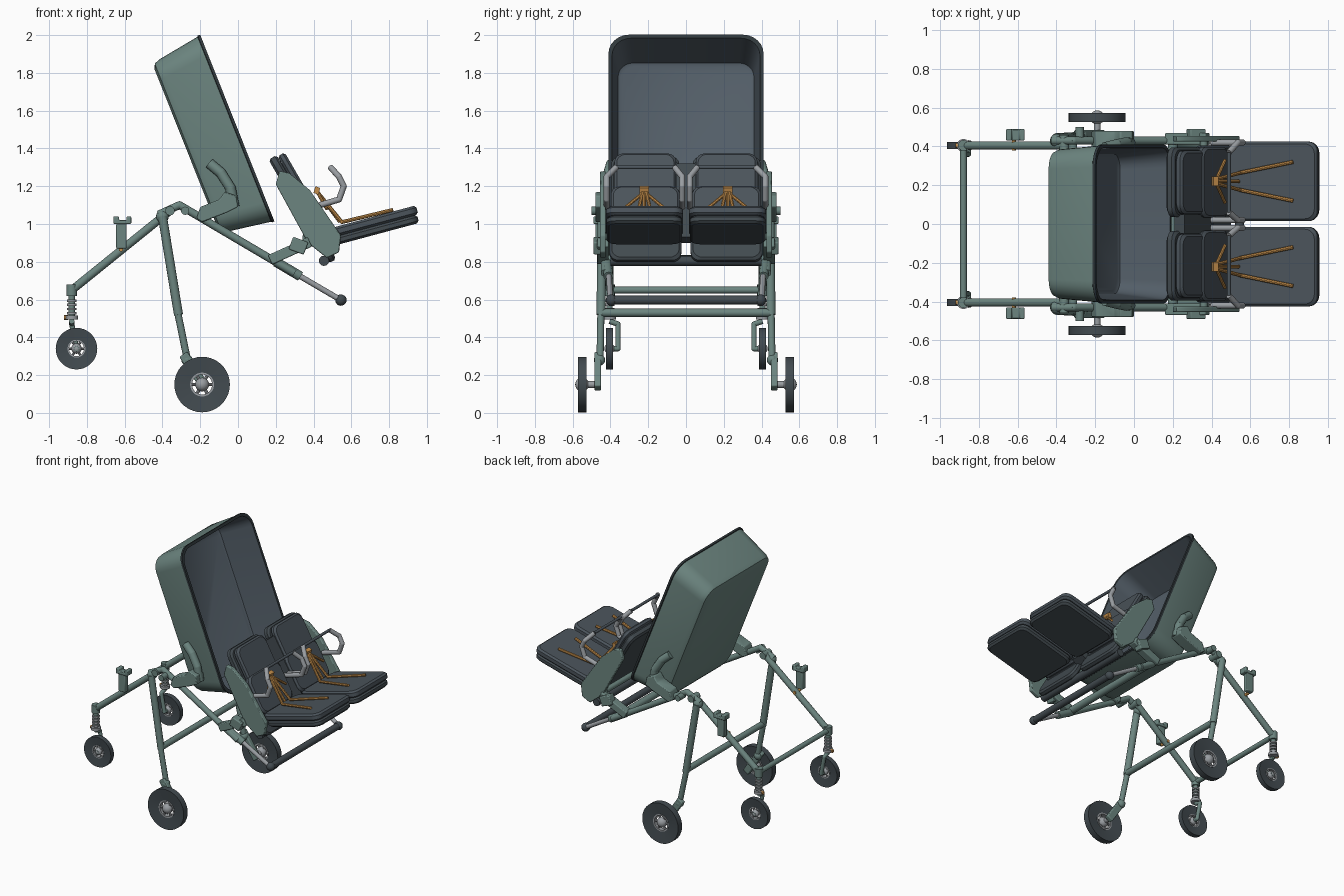
import bpy, bmesh, math
from mathutils import Matrix, Vector

cube = bpy.data.objects.get("Cube")
if cube:
    bpy.data.objects.remove(cube)


def material(name, r, g, b):
    m = bpy.data.materials.new(name)
    m.diffuse_color = (r, g, b, 1)
    m.use_nodes = True
    m.node_tree.nodes["Principled BSDF"].inputs["Base Color"].default_value = (r, g, b, 1)
    return m


green = material("sage green", 0.15, 0.235, 0.215)
lining = material("slate lining", 0.085, 0.11, 0.135)
fabric = material("dark fabric", 0.07, 0.088, 0.105)
rubber = material("rubber", 0.055, 0.07, 0.08)
trim = material("black trim", 0.03, 0.04, 0.045)
metal = material("light metal", 0.32, 0.34, 0.36)
orange = material("amber strap", 0.55, 0.27, 0.07)


def finish(name, bm, mats, mirror=True, bevel=0):
    bmesh.ops.recalc_face_normals(bm, faces=bm.faces)
    me = bpy.data.meshes.new(name)
    bm.to_mesh(me)
    bm.free()
    ob = bpy.data.objects.new(name, me)
    bpy.context.collection.objects.link(ob)
    for m in mats if isinstance(mats, list) else [mats]:
        me.materials.append(m)
    if bevel:
        b = ob.modifiers.new("Bevel", "BEVEL")
        b.width, b.segments = bevel, 2
    if mirror:
        ob.modifiers.new("Mirror", "MIRROR").use_axis = (False, True, False)
    bpy.ops.object.select_all(action="DESELECT")
    ob.select_set(True)
    bpy.context.view_layer.objects.active = ob
    bpy.ops.object.shade_smooth_by_angle(angle=math.radians(35))
    return ob


def rod(name, pts, r, mat, mirror=True, sides=14):
    """Round tube along a path, with ball joints at the bends."""
    bm = bmesh.new()
    pts = [Vector(p) for p in pts]
    for a, b in zip(pts, pts[1:]):
        d = b - a
        mx = Matrix.Translation((a + b) / 2) @ d.to_track_quat("Z", "Y").to_matrix().to_4x4()
        bmesh.ops.create_cone(bm, cap_ends=True, segments=sides, radius1=r, radius2=r,
                              depth=d.length, matrix=mx)
    for p in pts[1:-1]:
        ball_at(bm, p, r)
    return finish(name, bm, mat, mirror)


def ball_at(bm, p, r):
    bmesh.ops.create_uvsphere(bm, u_segments=16, v_segments=10, radius=r,
                              matrix=Matrix.Translation(p))


def ball(name, p, r, mat):
    bm = bmesh.new()
    ball_at(bm, p, r)
    finish(name, bm, mat)


def prism(name, pts, y0, y1, mat, bevel=0.006):
    """Side outline in x, z carried from y0 to y1."""
    bm = bmesh.new()
    f = bm.faces.new([bm.verts.new((x, y0, z)) for x, z in pts])
    ext = bmesh.ops.extrude_face_region(bm, geom=[f])["geom"]
    bmesh.ops.translate(bm, vec=(0, y1 - y0, 0),
                        verts=[v for v in ext if isinstance(v, bmesh.types.BMVert)])
    finish(name, bm, mat, bevel=bevel)


def beam(name, a, b, width, y0, y1, mat):
    a, b = Vector(a), Vector(b)
    n = (b - a).orthogonal().normalized() * width / 2
    prism(name, [a + n, b + n, b - n, a - n], y0, y1, mat)


def loft(name, loops, origin, angle, mats, bands, mirror=True):
    """Skin rounded rectangles (half length, half width, radius, height)."""
    bm = bmesh.new()
    mx = Matrix.Translation(origin) @ Matrix.Rotation(-math.radians(angle), 4, "Y")
    rings = []
    for hl, hw, r, h in loops:
        ring = []
        for i, (sx, sy) in enumerate([(1, 1), (-1, 1), (-1, -1), (1, -1)]):
            for k in range(7):
                t = math.radians(90 * i + 15 * k)
                ring.append(bm.verts.new(mx @ Vector((sx * (hl - r) + r * math.cos(t),
                                                      sy * (hw - r) + r * math.sin(t), h))))
        rings.append(ring)
    n = len(rings[0])
    for j, (a, b) in enumerate(zip(rings, rings[1:])):
        for i in range(n):
            k = (i + 1) % n
            bm.faces.new((a[i], a[k], b[k], b[i])).material_index = bands[j]
    bm.faces.new(rings[0]).material_index = bands[0]
    bm.faces.new(rings[-1]).material_index = bands[-1]
    finish(name, bm, mats, mirror)


def pad(name, origin, angle, hl, hw, thick, mat, r=0.05):
    e = 0.012
    loft(name, [(hl - e, hw - e, r, -thick), (hl, hw, r, e - thick), (hl, hw, r, -e),
                (hl - e, hw - e, r, 0)], origin, angle, mat, [0, 0, 0])


def lathe(name, center, profile, mat, n=36):
    """Closed radius, offset profile turned about a y axis."""
    bm = bmesh.new()
    c = Vector(center)
    vs = [bm.verts.new(c + Vector((r, y, 0))) for r, y in profile]
    es = [bm.edges.new((vs[i - 1], vs[i])) for i in range(len(vs))]
    bmesh.ops.spin(bm, geom=vs + es, cent=c, axis=(0, 1, 0), angle=2 * math.pi, steps=n)
    bmesh.ops.remove_doubles(bm, verts=bm.verts, dist=0.0001)
    finish(name, bm, mat)


def wheel(name, x, y, z, R, t):
    lathe(name + "_tyre", (x, y, z), [(R, -t), (R, t), (R * .42, t * .6), (R * .42, -t * .6)], rubber)
    lathe(name + "_rim", (x, y, z), [(R * .43, -t * .7), (R * .43, t * .7), (R * .36, t * .7), (R * .36, -t * .7)], metal)
    ball(name + "_hub", (x, y, z), R * .25, metal)
    for i in range(3):
        a = math.pi * i / 3
        dx, dz = R * .4 * math.cos(a), R * .4 * math.sin(a)
        rod(name + "_spoke", [(x - dx, y, z - dz), (x + dx, y, z + dz)], R * .06, metal, sides=8)


# Carrycot: outer shell, rim and lined interior in one skin
loft("carrycot", [(.45, .345, .08, 0), (.478, .372, .09, .012), (.49, .385, .1, .04),
                  (.527, .405, .11, .275), (.532, .411, .11, .278), (.532, .411, .11, .292),
                  (.512, .392, .1, .292), (.475, .36, .08, .03), (.46, .345, .07, .02)],
     (-.275, 0, 1.40), -68.3, [green, trim, lining], [0, 0, 0, 1, 1, 1, 2, 2], False)
prism("carrycot_bracket", [(-.22, 1.03), (-.2, 1.09), (-.1, 1.13), (-.07, 1.17), (-.01, 1.15),
                           (.0, 1.09), (-.06, 1.06), (-.19, 1.01)], .39, .48, green)
rod("carrycot_arm", [(-.15, .395, 1.32), (-.09, .41, 1.27), (-.04, .42, 1.19), (-.02, .42, 1.09)],
    .028, green)

# Main frame
rod("main_tube", [(-.42, .43, 1.05), (-.31, .43, 1.10), (.3, .43, .74)], .021, green)
rod("slider_tube", [(.28, .41, .752), (.54, .40, .60)], .015, metal)
rod("slider_collar", [(.2, .42, .80), (.33, .41, .723)], .026, green)
ball("handle_end", (.545, .395, .597), .03, rubber)
rod("handle_bar", [(.545, -.38, .597), (.545, .38, .597)], .024, rubber, False)
rod("caster_leg", [(-.36, .405, 1.07), (-.88, .405, .65)], .022, green)
rod("caster_crossbar", [(-.88, -.405, .65), (-.88, .405, .65)], .018, green, False)
rod("rear_leg", [(-.40, .445, 1.04), (-.315, .45, .52)], .024, green)
rod("rear_leg_lower", [(-.325, .45, .56), (-.27, .455, .29)], .019, green)
rod("rear_crossbar", [(-.315, -.45, .53), (-.315, .45, .53)], .022, green, False)
ball("frame_joint", (-.40, .43, 1.04), .034, green)
rod("frame_pivot", [(-.36, .38, 1.07), (-.36, .46, 1.07)], .025, green)
rod("joint_knob", [(-.28, .43, 1.07), (-.28, .5, 1.07)], .022, green)

# Rear wheels
wheel("rear_wheel", -.19, .55, .15, .147, .023)
ball("rear_knuckle", (-.27, .458, .28), .03, green)
beam("rear_wheel_arm", (-.29, .31), (-.17, .13), .05, .45, .485, green)
rod("rear_axle", [(-.19, .46, .15), (-.19, .57, .15)], .018, metal)

# Casters with sprung stems
wheel("caster", -.855, .405, .34, .11, .018)
rod("caster_stem", [(-.88, .405, .67), (-.88, .405, .5)], .017, green)
rod("caster_head", [(-.88, .405, .68), (-.88, .405, .62)], .028, green)
for i in range(4):
    z = .60 - i * .022
    rod("spring_coil", [(-.88, .405, z), (-.88, .405, z - .012)], .026, metal)
rod("caster_swivel", [(-.88, .405, .515), (-.88, .405, .495)], .034, metal)
rod("caster_fork", [(-.88, .405, .485), (-.88, .36, .47), (-.855, .36, .34), (-.855, .43, .34)], .014, green)
rod("caster_latch", [(-.92, .405, .505), (-.9, .405, .505)], .012, orange)

# Accessory clips on the caster legs
prism("clip_post", [(-.645, .87), (-.645, 1.0), (-.59, 1.02), (-.59, .87)], .44, .48, green)
prism("clip_jaw", [(-.66, 1.0), (-.66, 1.04), (-.63, 1.04), (-.63, 1.02), (-.59, 1.02),
                   (-.59, 1.04), (-.565, 1.04), (-.565, 1.0)], .43, .49, green)
rod("clip_pin", [(-.62, .38, .865), (-.62, .45, .865)], .011, orange)

# Seat carrier
prism("seat_side", [(.2, 1.21), (.22, 1.28), (.27, 1.27), (.38, 1.18), (.545, .94), (.535, .85),
                    (.47, .82), (.37, .9)], .425, .455, green)
beam("seat_mount", (.17, .81), (.38, .905), .055, .41, .47, green)
beam("seat_mount_clamp", (.28, .90), (.36, .87), .07, .43, .49, green)
rod("seat_crossbar", [(.2, -.43, .81), (.2, .43, .81)], .026, green, False)
rod("seat_hinge_bar", [(.455, -.4, .805), (.455, .4, .805)], .027, rubber, False)
rod("seat_pivot", [(.36, -.43, .93), (.36, .43, .93)], .02, green, False)

# Seats: layered backrests and cushions
pad("backrest_shell", (.335, .215, 1.14), -60, .26, .18, .05, rubber)
pad("backrest_base", (.43, .215, .97), -60, .18, .19, .045, rubber)
pad("backrest_pad", (.372, .215, 1.163), -60, .25, .163, .043, fabric)
pad("back_lower_pad", (.425, .215, 1.085), -60, .14, .182, .045, fabric)
prism("backrest_link", [(.21, 1.29), (.26, 1.32), (.5, .93), (.45, .9)], 0, .05, rubber, 0)
pad("seat_cushion", (.715, .22, 1.038), 15, .235, .205, .05, fabric)
pad("seat_base", (.73, .22, .991), 15, .225, .2, .045, rubber)

# Armrest hooks joined by a thin dark bar
for outer, inner in [(.42, .37), (.02, .06)]:
    rod("armrest_hook", [(.40, outer, 1.09), (.535, outer, 1.13), (.56, outer, 1.2),
                         (.535, outer, 1.25), (.49, inner, 1.30)], .016, metal)
rod("bumper_bar", [(.49, .06, 1.30), (.49, .37, 1.30)], .01, fabric)

# Harness
prism("buckle", [(.40, 1.165), (.41, 1.2), (.435, 1.19), (.425, 1.155)], .195, .245, orange, 0)
for k in (-1, 1):
    rod("lap_strap", [(.42, .22 + .01 * k, 1.17), (.55, .22 + .045 * k, 1.01),
                      (.82, .22 + .1 * k, 1.075)], .01, orange, sides=8)
    rod("side_strap", [(.42, .22, 1.17), (.47, .22 + .11 * k, 1.08)], .009, orange, sides=8)
rod("crotch_strap", [(.42, .22, 1.17), (.54, .22, 1.01)], .009, orange, sides=8)
